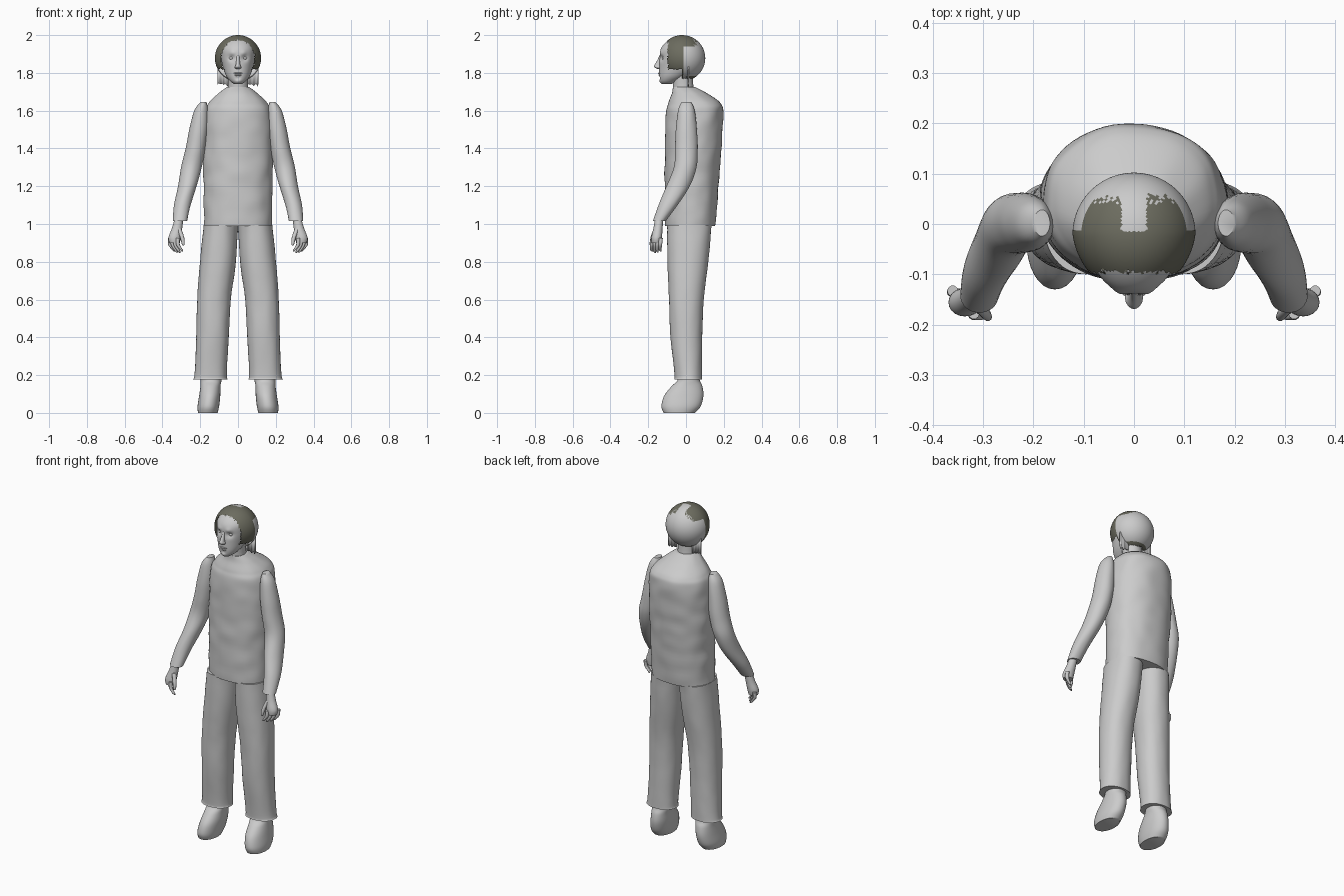
import bpy, bmesh, math, random
from mathutils import Vector, noise

random.seed(4)
default_cube = bpy.data.objects.get("Cube")
if default_cube:
    bpy.data.objects.remove(default_cube, do_unlink=True)


def make_material(name, colour):
    mat = bpy.data.materials.new(name)
    mat.use_nodes = True
    mat.diffuse_color = colour
    mat.node_tree.nodes["Principled BSDF"].inputs["Base Color"].default_value = colour
    return mat


PALE = make_material("pale grey", (0.6, 0.6, 0.6, 1))
DARK = make_material("dark olive hair", (0.15, 0.15, 0.115, 1))


def blend(a, b, c, d, t):
    """Smooth curve through b and c."""
    return 0.5 * (2 * b + (c - a) * t + (2 * a - 5 * b + 4 * c - d) * t * t
                  + (3 * b - a - 3 * c + d) * t ** 3)


def loft(bm, rings, side=1, segments=32, steps=5, power=2.0, rumple=0.0):
    """Skin level rings of (height, centre x, centre y, radius x, radius y)."""
    last = len(rings) - 1
    rows = []
    for i in range(last):
        near = [rings[max(0, min(last, i + k))] for k in (-1, 0, 1, 2)]
        for s in range(steps):
            rows.append([blend(*values, s / steps) for values in zip(*near)])
    rows.append(rings[last])
    loops = []
    for z, cx, cy, rx, ry in rows:
        loop = []
        for k in range(segments):
            a = math.tau * k / segments
            c, s = math.cos(a), math.sin(a)
            x = math.copysign(abs(c) ** (2 / power), c)
            y = math.copysign(abs(s) ** (2 / power), s)
            fold = 1 + rumple * noise.noise(Vector((c * 2, s * 2 + cx, z * 13)))
            loop.append(bm.verts.new((side * (cx + rx * x * fold), cy + ry * y * fold, z)))
        loops.append(loop)
    for low, high in zip(loops, loops[1:]):
        for k in range(segments):
            n = (k + 1) % segments
            bm.faces.new((low[k], low[n], high[n], high[k]))
    bm.faces.new(loops[0])
    bm.faces.new(loops[-1])


def ball(bm, centre, radii, u=20, v=14):
    """Add an ellipsoid."""
    made = bmesh.ops.create_uvsphere(bm, u_segments=u, v_segments=v, radius=1)
    for vert in made["verts"]:
        vert.co = Vector(centre) + Vector([p * r for p, r in zip(vert.co, radii)])


def finish(bm, name, materials=(PALE,)):
    bmesh.ops.recalc_face_normals(bm, faces=bm.faces)
    mesh = bpy.data.meshes.new(name)
    bm.to_mesh(mesh)
    bm.free()
    for mat in materials:
        mesh.materials.append(mat)
    obj = bpy.data.objects.new(name, mesh)
    bpy.context.collection.objects.link(obj)
    bpy.ops.object.select_all(action="DESELECT")
    obj.select_set(True)
    bpy.context.view_layer.objects.active = obj
    bpy.ops.object.shade_smooth_by_angle(angle=math.radians(50))
    return obj


# Loose shirt
bm = bmesh.new()
loft(bm, [(.99, 0, .022, .18, .133), (1.2, 0, .03, .182, .143), (1.4, 0, .038, .186, .149),
          (1.58, 0, .045, .178, .152), (1.64, 0, .045, .155, .137),
          (1.69, 0, .02, .105, .095), (1.725, 0, -.01, .06, .06)],
     segments=64, steps=10, power=2.2, rumple=.03)
finish(bm, "shirt")

# Neck
bm = bmesh.new()
loft(bm, [(1.66, 0, -.01, .062, .06), (1.73, 0, -.015, .053, .054), (1.82, 0, -.02, .055, .055)])
finish(bm, "neck")

# Head with eye sockets, brow and cheeks pressed into the face
bm = bmesh.new()
loft(bm, [(1.742, 0, -.1, .022, .028), (1.757, 0, -.09, .042, .048), (1.785, 0, -.066, .063, .076),
          (1.83, 0, -.036, .08, .106), (1.88, 0, -.028, .089, .112), (1.93, 0, -.03, .088, .102),
          (1.97, 0, -.025, .064, .072), (1.99, 0, -.02, .028, .032)],
     segments=64, steps=8, power=2.1)
for vert in bm.verts:
    if vert.co.y < -.06:
        def near(x, z, size):
            return math.exp(-((abs(vert.co.x) - x) ** 2 + (vert.co.z - z) ** 2) / size ** 2)
        vert.co.y += .012 * near(.034, 1.878, .016) - .006 * near(.03, 1.905, .014)
        vert.co.y += .006 * near(0, 1.772, .012) - .005 * near(0, 1.756, .014)
finish(bm, "head")

# Nose, lips, eyes and ears
bm = bmesh.new()
loft(bm, [(1.893, 0, -.134, .007, .006), (1.865, 0, -.141, .009, .012), (1.84, 0, -.148, .013, .02),
          (1.829, 0, -.146, .018, .02), (1.82, 0, -.14, .009, .01)], segments=16)
finish(bm, "nose")
bm = bmesh.new()
ball(bm, (0, -.136, 1.798), (.024, .011, .005))
ball(bm, (0, -.134, 1.788), (.02, .012, .006))
finish(bm, "lips")
for side, word in ((1, "left"), (-1, "right")):
    bm = bmesh.new()
    ball(bm, (side * .034, -.112, 1.878), (.016, .014, .01))
    finish(bm, word + "_eye")
    bm = bmesh.new()
    ball(bm, (side * .098, -.025, 1.865), (.012, .022, .035))
    finish(bm, word + "_ear")

# Hair shell: dark over the front and crown, pale round the back
bm = bmesh.new()
ball(bm, (0, -.02, 1.878), (.122, .122, .122), 96, 64)
doomed = []
for face in bm.faces:
    x, y, z = face.calc_center_median()
    ragged = random.uniform(-.004, .004)
    if y < -.095 + ragged or z < (1.82 if y < -.02 else 1.77) + ragged:
        doomed.append(face)
    crown = abs(x) > .025 and y < .05 + 3 * ragged and z > 1.94
    nape = y > 0 and z < 1.785
    face.material_index = int(y < -.015 or crown or nape)
bmesh.ops.delete(bm, geom=doomed, context="FACES")
for vert in bm.verts:
    if vert.co.y < -.02:
        vert.co.x *= 1 + .9 * (vert.co.y + .02)
finish(bm, "hair", (PALE, DARK))

# Ragged locks hanging beside the neck
for side, word in ((1, "left"), (-1, "right")):
    bm = bmesh.new()
    pairs = []
    for k in range(10):
        x = side * (.05 + .0065 * k)
        bottom = 1.735 + random.uniform(-.008, .012)
        pairs.append([bm.verts.new((x, .015, z)) for z in (bottom, 1.84)])
    for a, b in zip(pairs, pairs[1:]):
        bm.faces.new((a[0], b[0], b[1], a[1]))
    lock = finish(bm, word + "_hair_lock")
    lock.modifiers.new("thickness", "SOLIDIFY").thickness = .006

# Limbs, each built for both sides
ARM = [(1.015, .307, -.142, .038, .034), (1.1, .295, -.095, .044, .05), (1.2, .268, -.042, .049, .062),
       (1.3, .247, -.004, .055, .06), (1.4, .224, .002, .053, .06), (1.5, .208, .002, .05, .056),
       (1.6, .195, .002, .037, .044), (1.645, .183, .002, .016, .026)]
PALM = [(1.04, .31, -.14, .022, .022), (.98, .322, -.148, .027, .024),
        (.93, .335, -.155, .033, .028), (.9, .336, -.157, .028, .025)]
LEG = [(.178, .146, .012, .09, .073), (.21, .144, .012, .085, .073), (.4, .135, .002, .086, .084),
       (.6, .127, .002, .089, .092), (.8, .106, .01, .095, .108), (.995, .091, .018, .091, .118)]
SHOE = [(0, .16, -.035, .052, .083), (.035, .157, -.026, .057, .104), (.09, .15, -.012, .056, .104),
        (.14, .146, .005, .053, .082), (.17, .143, .014, .055, .06), (.2, .143, .014, .055, .055)]
for side, word in ((1, "left"), (-1, "right")):
    bm = bmesh.new()
    loft(bm, ARM, side, rumple=.02)
    finish(bm, word + "_sleeve")

    bm = bmesh.new()
    loft(bm, PALM, side, segments=20)
    for k in range(4):
        x, y = .36 - .014 * k, -.133 - .015 * k
        tip = .855 - .008 * math.sin(k)
        loft(bm, [(.925, x, y, .011, .011), (.89, x, y - .003, .01, .01),
                  (tip + .01, x - .018, y - .004, .008, .008), (tip, x - .024, y, .004, .004)],
             side, segments=10, steps=3)
    loft(bm, [(.975, .312, -.16, .012, .012), (.93, .296, -.177, .011, .011),
              (.895, .29, -.185, .008, .008), (.886, .29, -.185, .004, .004)],
         side, segments=10, steps=3)
    finish(bm, word + "_hand")

    bm = bmesh.new()
    loft(bm, LEG, side, segments=48, power=2.2, rumple=.02)
    finish(bm, word + "_trouser_leg")

    bm = bmesh.new()
    loft(bm, SHOE, side, power=2.1)
    finish(bm, word + "_shoe")
